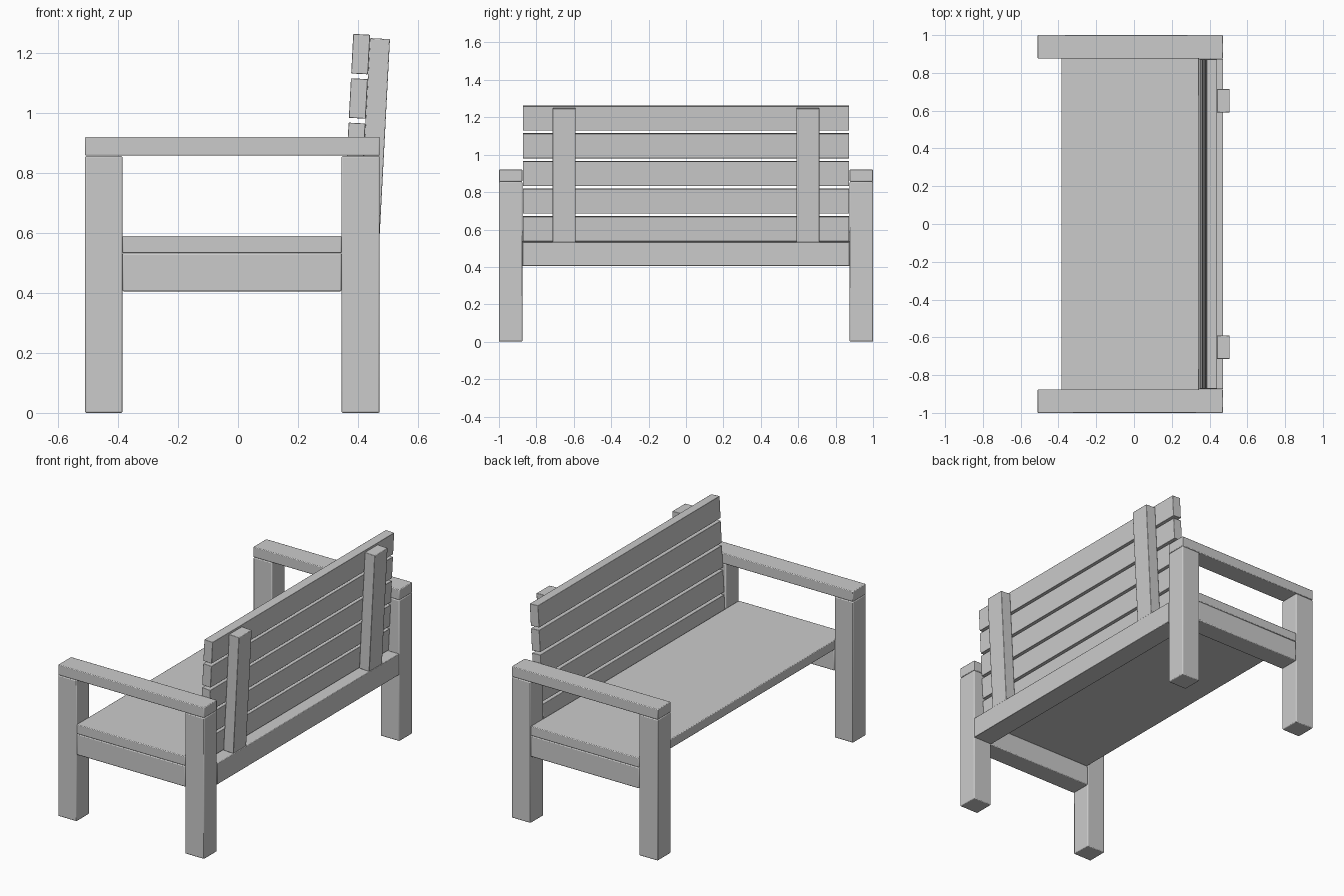
import bpy
from math import radians, tan, cos
from mathutils import Matrix, Vector

if "Cube" in bpy.data.objects:
    bpy.data.objects.remove(bpy.data.objects["Cube"])


def board(name, x, y, z, bevel=0.005, shear_frame=None):
    """Box from (min, max) ranges; optional frame matrix tilts the mesh."""
    size = Vector((x[1] - x[0], y[1] - y[0], z[1] - z[0]))
    mid = Vector((x[0] + x[1], y[0] + y[1], z[0] + z[1])) / 2
    bpy.ops.mesh.primitive_cube_add(size=1)
    ob = bpy.context.object
    ob.name = name
    ob.data.transform(Matrix.Translation(mid) @ Matrix.Diagonal((*size, 1)))
    if shear_frame:
        ob.data.transform(shear_frame)
    if bevel:
        mod = ob.modifiers.new("edge_rounding", 'BEVEL')
        mod.width = bevel
        mod.segments = 2
    bpy.ops.object.shade_smooth_by_angle(angle=radians(30))
    return ob


FRONT, REAR = (-0.51, -0.385), (0.345, 0.472)
SPAN = (-0.385, 0.345)

# Reclined backrest frame, pivoting on the top of the rear rail
TILT = radians(3)
pivot = Vector((0.402, 0, 0.534))
back_frame = Matrix.Translation(pivot) @ Matrix.Rotation(TILT, 4, 'Y')

# End frames: legs, armrest and side rail, plus backrest post
for side, s in (("right", 1), ("left", -1)):
    y = tuple(sorted((s * 0.875, s * 1.0)))
    board(f"front_leg_{side}", FRONT, y, (0, 0.856))
    board(f"rear_leg_{side}", REAR, y, (0, 0.856))
    board(f"armrest_{side}", (FRONT[0], REAR[1]), y, (0.857, 0.92), 0.004)
    board(f"side_rail_{side}", SPAN, y, (0.405, 0.532))
    post_y = tuple(sorted((s * 0.59, s * 0.714)))
    board(f"back_post_{side}", (0, 0.067), post_y, (0, 0.716), 0.003, back_frame)

# Seat and rear rail
board("seat", SPAN, (-1, 1), (0.533, 0.59), 0.004)
board("rear_rail", REAR, (-0.874, 0.874), (0.405, 0.533), 0.003)

# Five backrest slats
for i in range(5):
    z0 = 0.003 + i * 0.148
    board(f"back_slat_{i + 1}", (-0.056, 0), (-0.872, 0.872), (z0, z0 + 0.132), 0.002, back_frame)
